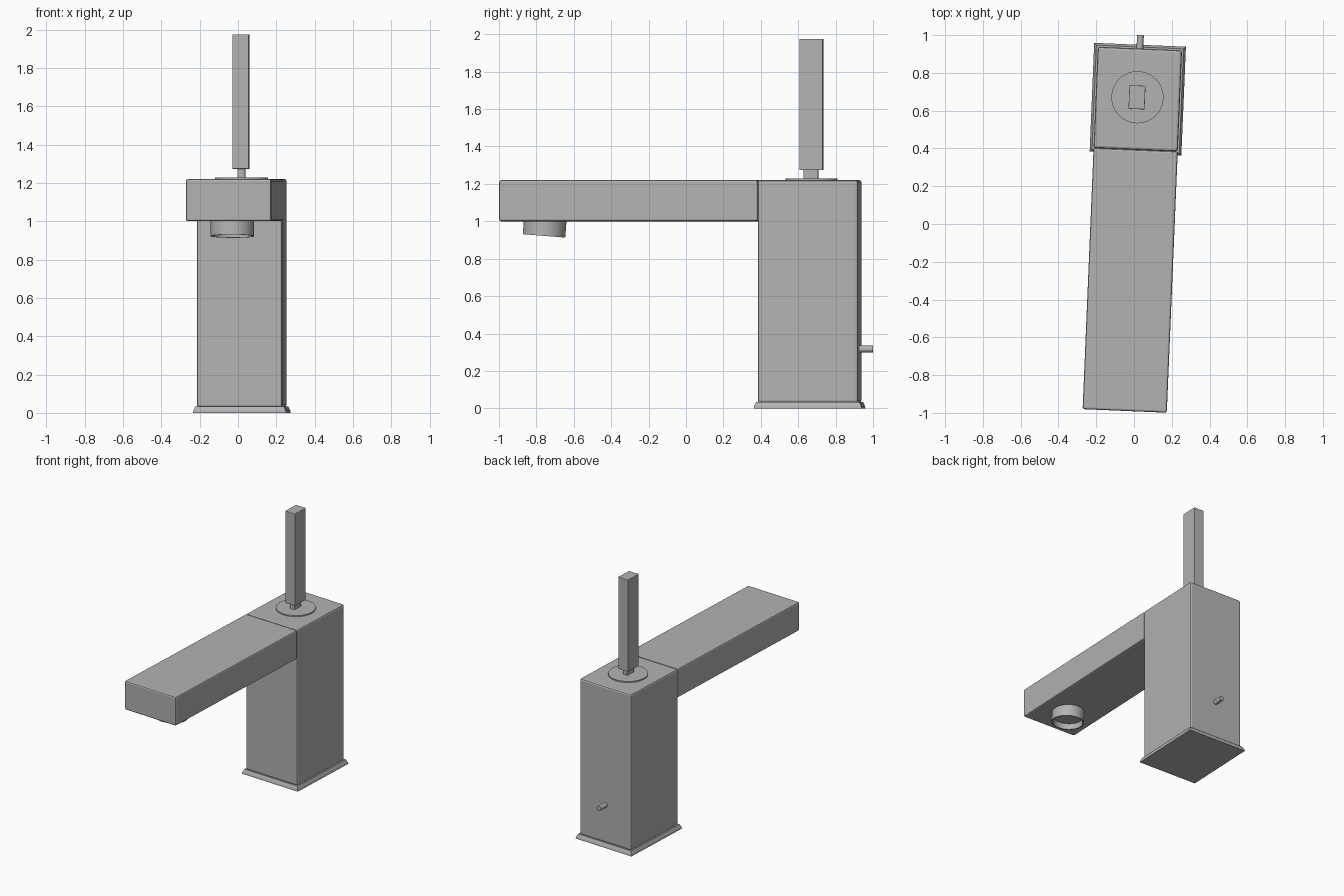
import bpy
import bmesh
import math
from mathutils import Matrix, Vector

cube = bpy.data.objects.get("Cube")
if cube:
    bpy.data.objects.remove(cube, do_unlink=True)

metal = bpy.data.materials.new("grey metal")
metal.use_nodes = True
grey = (0.45, 0.45, 0.45, 1)
metal.diffuse_color = grey
metal.node_tree.nodes["Principled BSDF"].inputs["Base Color"].default_value = grey

# The whole tap is turned slightly about the centre of its body
PLACE = Matrix.Translation((0.02, 0.661, 0)) @ Matrix.Rotation(math.radians(-2.4), 4, "Z")


def finish(name, bm, bevel=0.0, smooth=False):
    bmesh.ops.recalc_face_normals(bm, faces=bm.faces[:])
    mesh = bpy.data.meshes.new(name)
    bm.to_mesh(mesh)
    bm.free()
    mesh.materials.append(metal)
    obj = bpy.data.objects.new(name, mesh)
    bpy.context.collection.objects.link(obj)
    obj.matrix_world = PLACE
    if bevel:
        mod = obj.modifiers.new("soft edges", "BEVEL")
        mod.width = bevel
        mod.segments = 2
    if smooth:
        bpy.ops.object.select_all(action="DESELECT")
        obj.select_set(True)
        bpy.context.view_layer.objects.active = obj
        bpy.ops.object.shade_smooth_by_angle(angle=math.radians(35))
    return obj


def box(name, low, high, bevel=0.0):
    low, high = Vector(low), Vector(high)
    bm = bmesh.new()
    bmesh.ops.create_cube(bm, size=1)
    bmesh.ops.scale(bm, vec=high - low, verts=bm.verts)
    bmesh.ops.translate(bm, vec=(low + high) / 2, verts=bm.verts)
    return finish(name, bm, bevel)


def lathe(name, profile, matrix, sides=48):
    """Spin (radius, height) points about z, then place the result."""
    bm = bmesh.new()
    verts = [bm.verts.new((r, 0, z)) for r, z in profile]
    edges = [bm.edges.new(pair) for pair in zip(verts, verts[1:])]
    bmesh.ops.spin(bm, geom=verts + edges, cent=(0, 0, 0), axis=(0, 0, 1),
                   angle=math.tau, steps=sides, use_duplicate=False)
    bmesh.ops.remove_doubles(bm, verts=bm.verts, dist=1e-5)
    bmesh.ops.transform(bm, matrix=matrix, verts=bm.verts)
    return finish(name, bm, smooth=True)


HALF_W, HALF_D, TOP = 0.223, 0.268, 1.22

# Body and spout
box("body", (-HALF_W, -HALF_D, 0.03), (HALF_W, HALF_D, TOP), 0.012)
box("spout", (-HALF_W, -1.652, 1.0), (HALF_W, -HALF_D, TOP), 0.01)

# Flared base plate: stacked rectangular rings
bm = bmesh.new()
rings = []
for grow, z in ((0.02, 0), (0.018, 0.012), (0.008, 0.034)):
    x, y = HALF_W + grow, HALF_D + grow
    rings.append([bm.verts.new((sx * x, sy * y, z))
                  for sx, sy in ((-1, -1), (1, -1), (1, 1), (-1, 1))])
for lower, upper in zip(rings, rings[1:]):
    for i in range(4):
        j = (i + 1) % 4
        bm.faces.new((lower[i], lower[j], upper[j], upper[i]))
bm.faces.new(rings[0])
bm.faces.new(rings[-1])
finish("base_plate", bm)

# Lever with its stem and round collar
lathe("lever_collar", [(0, TOP - 0.01), (0.138, TOP - 0.01), (0.138, 1.229), (0, 1.229)],
      Matrix.Translation((-0.002, 0.01, 0)))
box("lever_stem", (-0.021, -0.032, TOP), (0.017, 0.046, 1.28))
box("lever", (-0.047, -0.053, 1.273), (0.038, 0.072, 1.975), 0.003)

# Hollow, tilted water outlet under the spout
lathe("outlet", [(0, -0.035), (0.105, -0.035), (0.105, -0.078), (0.114, -0.078),
                 (0.114, 0.03), (0, 0.03)],
      Matrix.Translation((0.01, -1.415, 1.0)) @ Matrix.Rotation(math.radians(-4.5), 4, "X"))

# Small pin on the back
lathe("back_pin", [(0, 0), (0.018, 0), (0.018, 0.079), (0, 0.079)],
      Matrix.Translation((0, 0.26, 0.317)) @ Matrix.Rotation(math.radians(-90), 4, "X"), 16)
